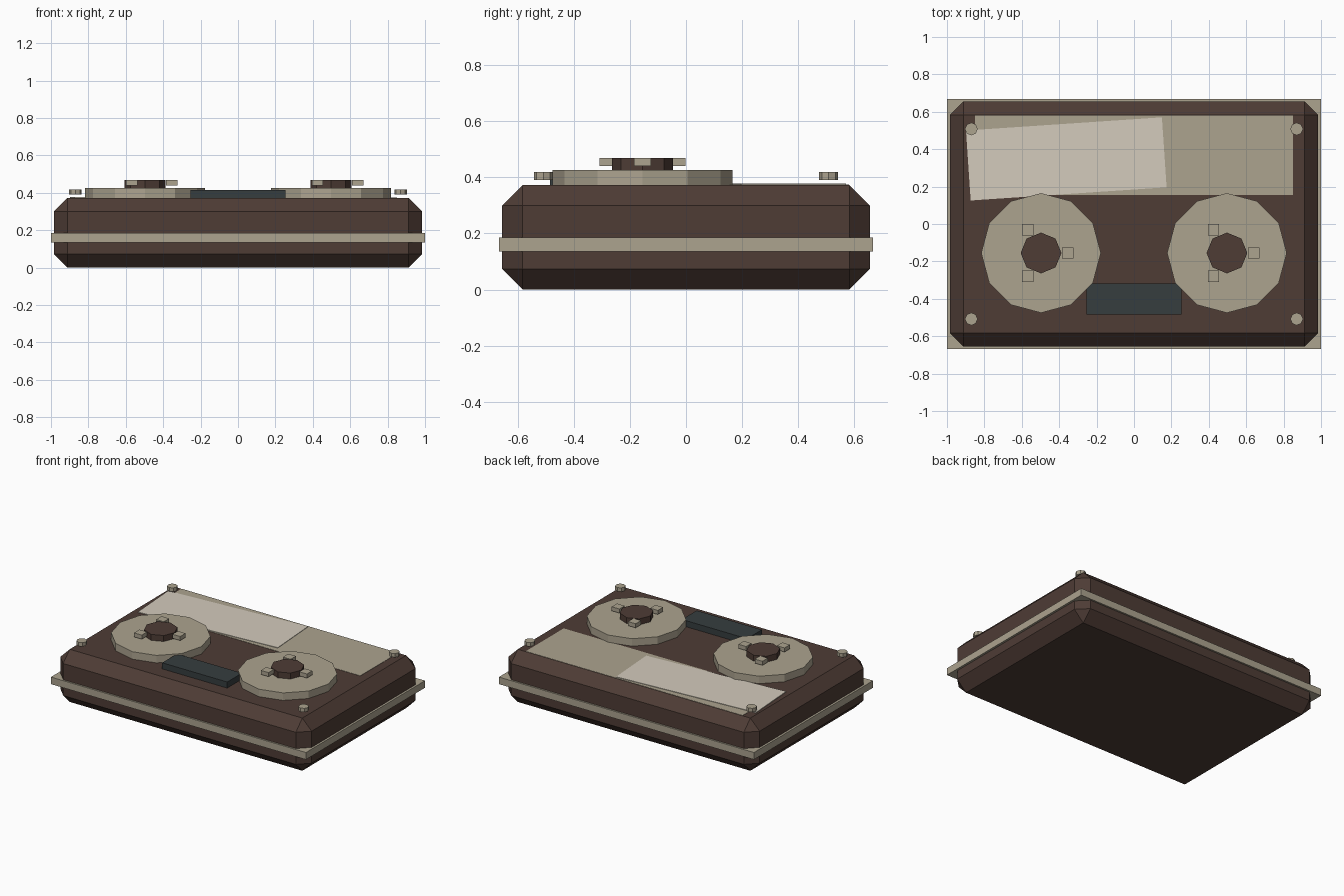
import bpy, bmesh
from math import cos, sin, radians
from mathutils import Matrix

cube = bpy.data.objects.get("Cube")
if cube:
    bpy.data.objects.remove(cube, do_unlink=True)


def material(name, rgb):
    """Flat material from 0-255 display values, stored as linear."""
    linear = [((c / 255 + 0.055) / 1.055) ** 2.4 for c in rgb] + [1]
    mat = bpy.data.materials.new(name)
    mat.use_nodes = True
    mat.diffuse_color = linear
    node = next(n for n in mat.node_tree.nodes if n.type == 'BSDF_PRINCIPLED')
    node.inputs["Base Color"].default_value = linear
    return mat


brown = material("dark_brown", (78, 60, 53))
beige = material("beige", (172, 163, 143))
cream = material("cream", (211, 203, 188))
slate = material("slate", (54, 61, 63))


def finish(name, bm, mat):
    mesh = bpy.data.meshes.new(name)
    bm.to_mesh(mesh)
    bm.free()
    mesh.materials.append(mat)
    obj = bpy.data.objects.new(name, mesh)
    bpy.context.collection.objects.link(obj)
    return obj


def box(name, mat, x, y, z0, z1, size, bevel=0, turn=0):
    bm = bmesh.new()
    bmesh.ops.create_cube(bm, size=1)
    bmesh.ops.scale(bm, verts=bm.verts, vec=(size[0], size[1], z1 - z0))
    if bevel:
        bmesh.ops.bevel(bm, geom=bm.edges[:], offset=bevel, segments=1,
                        affect='EDGES', profile=0.5)
    obj = finish(name, bm, mat)
    obj.location = (x, y, (z0 + z1) / 2)
    obj.rotation_euler.z = radians(turn)
    return obj


def disc(name, mat, x, y, z0, z1, radius, sides):
    bm = bmesh.new()
    bmesh.ops.create_cone(bm, cap_ends=True, segments=sides, radius1=radius,
                          radius2=radius, depth=z1 - z0)
    obj = finish(name, bm, mat)
    obj.location = (x, y, (z0 + z1) / 2)
    return obj


TOP = 0.373

# Chamfered case and the trim band around it
box("case", brown, 0, 0, 0, TOP, (1.97, 1.31), bevel=0.073)
box("trim_band", beige, 0, 0, 0.135, 0.185, (2.0, 1.334))

# Labels: a straight one with a tilted one over it
box("label", beige, 0, 0.368, TOP - 0.002, TOP + 0.002, (1.7, 0.425))
box("tilted_label", cream, -0.362, 0.348, TOP - 0.002, TOP + 0.005,
    (1.05, 0.375), turn=3.85)

# Window between the reels
box("window", slate, 0, -0.402, TOP - 0.01, 0.416, (0.51, 0.166))

# Reels, each with a hub and three drive teeth
for side, x in (("right", -0.497), ("left", 0.497)):
    y = -0.155
    disc(side + "_reel", beige, x, y, TOP - 0.01, 0.426, 0.32, 12)
    disc(side + "_hub", brown, x, y, 0.42, 0.468, 0.109, 8)
    for i in range(3):
        a = radians(120 * i)
        box(f"{side}_tooth_{i + 1}", beige, x + 0.143 * cos(a),
            y + 0.143 * sin(a), 0.44, 0.469, (0.06, 0.06))

# Corner screws
for sx, side in ((-1, "right"), (1, "left")):
    for sy, end in ((-1, "front"), (1, "back")):
        disc(f"{end}_{side}_screw", beige, sx * 0.87, sy * 0.508,
             0.391, 0.418, 0.034, 8)
